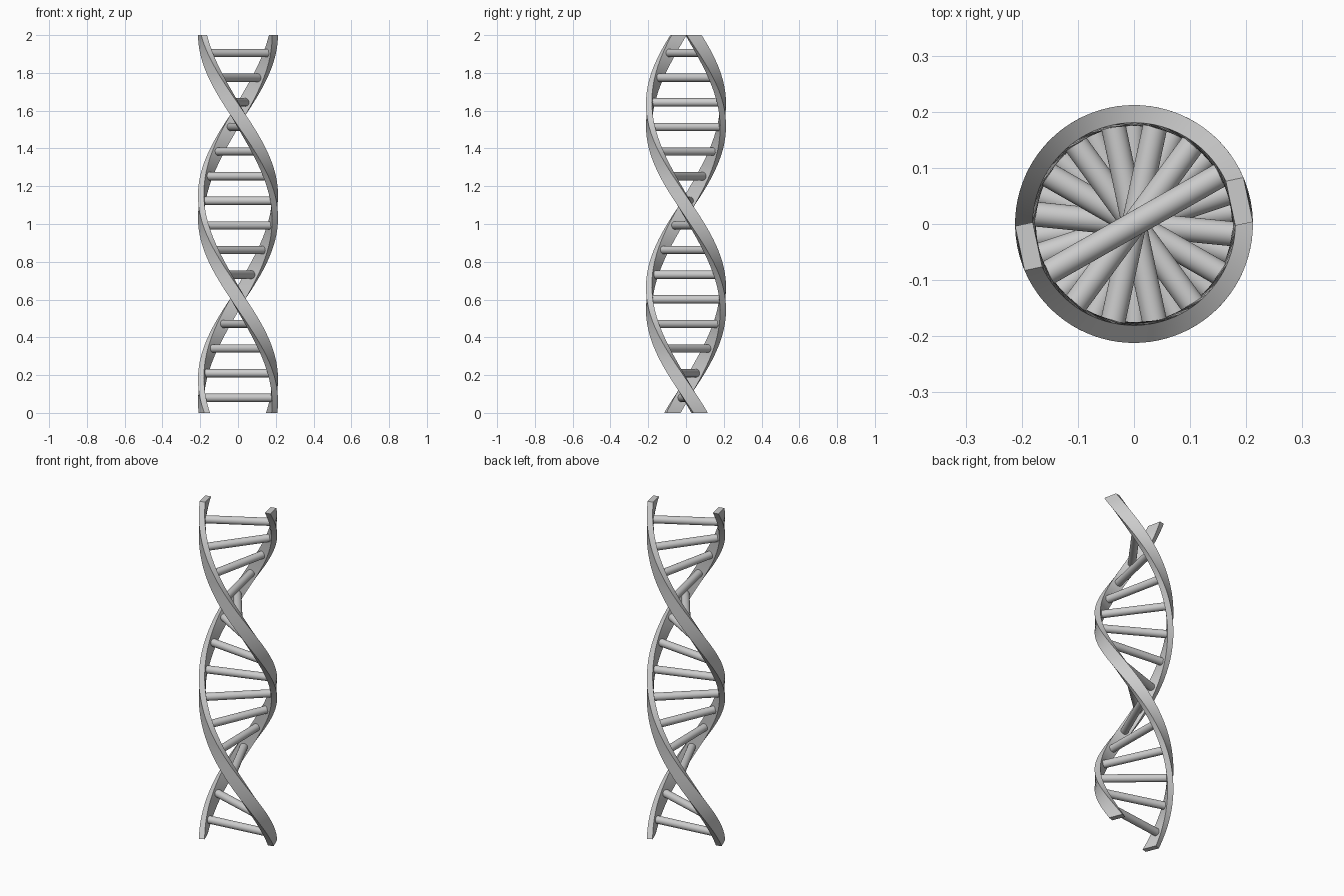
import bpy
import bmesh
from math import radians, cos, sin, pi

if "Cube" in bpy.data.objects:
    bpy.data.objects.remove(bpy.data.objects["Cube"])

HEIGHT = 2.0
RADIUS = 0.192       # centre line of each strand
THICK = 0.032        # radial thickness
WIDTH = 0.081        # tangential width
STEPS = 96
RUNGS = 15


def twist(z):
    """Left-handed twist angle at height z."""
    return radians(12 + 185 * (HEIGHT - z))


def smooth(obj, angle):
    bpy.ops.object.select_all(action='DESELECT')
    obj.select_set(True)
    bpy.context.view_layer.objects.active = obj
    bpy.ops.object.shade_smooth_by_angle(angle=radians(angle))


def make_strand(name, phase):
    # rectangular section swept up the helix, cut flat at both ends
    profile = [(RADIUS + sx * THICK / 2, sy * WIDTH / 2)
               for sx, sy in ((-1, -1), (1, -1), (1, 1), (-1, 1))]
    bm = bmesh.new()
    rings = []
    for i in range(STEPS + 1):
        z = HEIGHT * i / STEPS
        a = twist(z) + phase
        rings.append([bm.verts.new((r * cos(a) - t * sin(a),
                                    r * sin(a) + t * cos(a), z))
                      for r, t in profile])
    for lo, hi in zip(rings, rings[1:]):
        for k in range(4):
            n = (k + 1) % 4
            bm.faces.new((lo[k], lo[n], hi[n], hi[k]))
    bm.faces.new(rings[0][::-1])
    bm.faces.new(rings[-1])
    bmesh.ops.recalc_face_normals(bm, faces=bm.faces)
    mesh = bpy.data.meshes.new(name)
    bm.to_mesh(mesh)
    bm.free()
    obj = bpy.data.objects.new(name, mesh)
    bpy.context.collection.objects.link(obj)
    smooth(obj, 40)


# two opposite strands
make_strand("helix_strand_a", 0)
make_strand("helix_strand_b", pi)

# rungs joining the strands
for i in range(RUNGS):
    z = 0.08 + i * (1.905 - 0.08) / (RUNGS - 1)
    bpy.ops.mesh.primitive_cylinder_add(
        vertices=32, radius=0.022, depth=2 * RADIUS - 0.01,
        location=(0, 0, z), rotation=(0, pi / 2, twist(z)))
    rung = bpy.context.object
    rung.name = f"rung_{i + 1:02d}"
    smooth(rung, 40)
